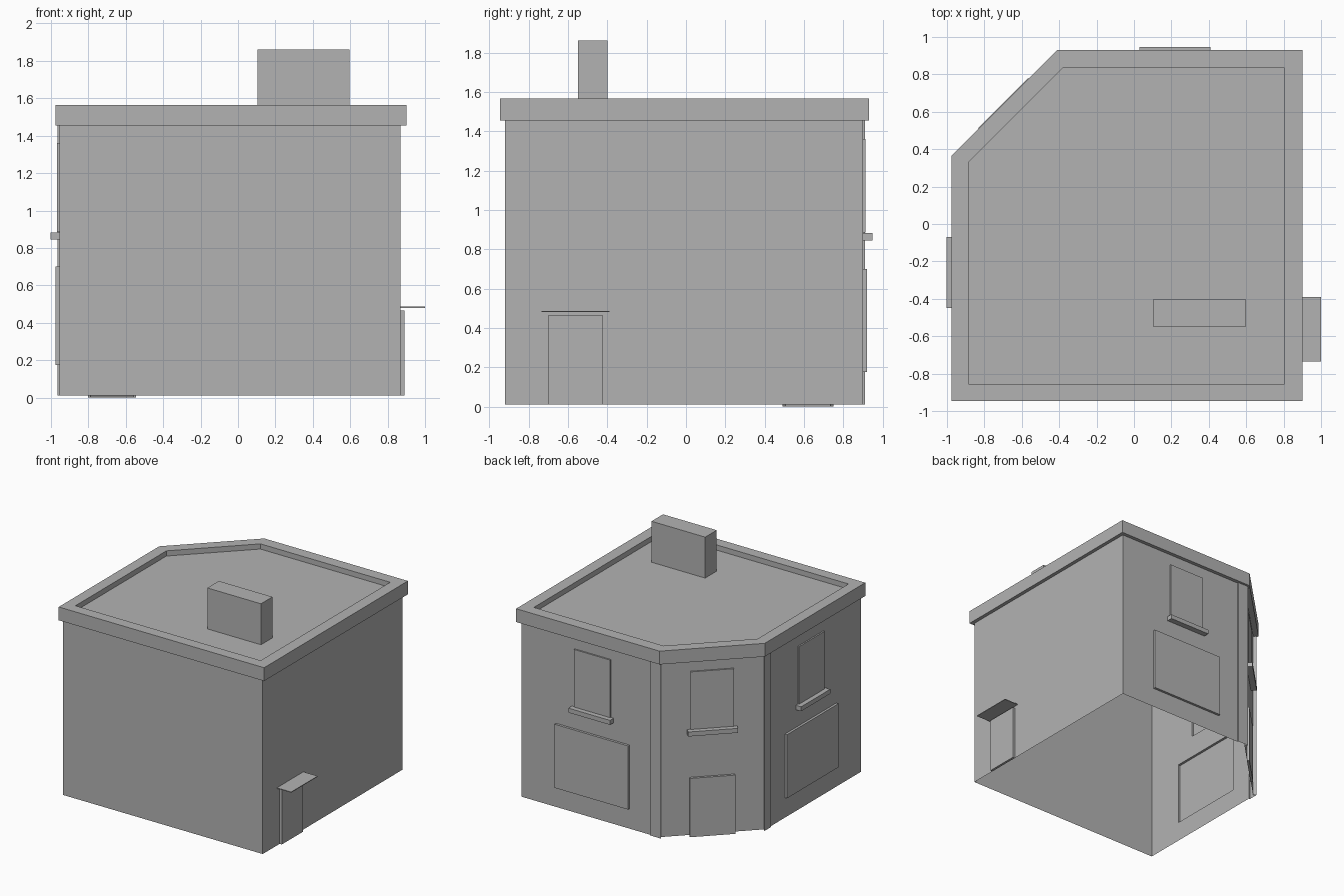
import bpy, bmesh
from mathutils import Vector

if "Cube" in bpy.data.objects:
    bpy.data.objects.remove(bpy.data.objects["Cube"], do_unlink=True)

# One plain grey for the whole building
grey = bpy.data.materials.new("plain grey")
grey.use_nodes = True
grey.diffuse_color = (0.45, 0.45, 0.45, 1)
grey.node_tree.nodes["Principled BSDF"].inputs["Base Color"].default_value = (0.45, 0.45, 0.45, 1)

BASE, EAVES, TOP, FLOOR = 0.01, 1.455, 1.565, 1.522


def finish(name, bm):
    bmesh.ops.remove_doubles(bm, verts=bm.verts, dist=0.0005)
    mesh = bpy.data.meshes.new(name)
    bm.to_mesh(mesh)
    bm.free()
    mesh.materials.append(grey)
    obj = bpy.data.objects.new(name, mesh)
    bpy.context.collection.objects.link(obj)
    return obj


def face(bm, points):
    return bm.faces.new([bm.verts.new(p) for p in points])


def wall_frame(a, b):
    """Return a function mapping (along, outward, z) to a point on the wall a-b."""
    a, b = Vector(a), Vector(b)
    d = (b - a).normalized()
    n = Vector((d.y, -d.x))

    def at(u, out, z):
        p = a + d * u + n * out
        return Vector((p.x, p.y, z))
    return at, (b - a).length


def add_wall(bm, a, b, panels=()):
    """Wall sheet whose panels (u0, u1, z0, z1, out) are pushed outward."""
    at, length = wall_frame(a, b)
    us = sorted({0, length} | {u for p in panels for u in p[:2]})
    zs = sorted({BASE, EAVES} | {max(z, BASE) for p in panels for z in p[2:4]})
    for u0, u1 in zip(us, us[1:]):
        for z0, z1 in zip(zs, zs[1:]):
            u, z = (u0 + u1) / 2, (z0 + z1) / 2
            if not any(p[0] < u < p[1] and p[2] < z < p[3] for p in panels):
                face(bm, [at(u0, 0, z0), at(u1, 0, z0), at(u1, 0, z1), at(u0, 0, z1)])
    for u0, u1, z0, z1, out in panels:
        rim = [(u0, z0), (u1, z0), (u1, z1), (u0, z1)]
        face(bm, [at(u, out, z) for u, z in rim])
        for (ua, za), (ub, zb) in zip(rim, rim[1:] + rim[:1]):
            face(bm, [at(ua, 0, za), at(ub, 0, zb), at(ub, out, zb), at(ua, out, za)])


def box(name, at, u0, u1, out0, out1, z0, z1):
    bm = bmesh.new()
    low = [at(u0, out0, z0), at(u1, out0, z0), at(u1, out1, z0), at(u0, out1, z0)]
    bottom = face(bm, low)
    top = bmesh.ops.extrude_face_region(bm, geom=[bottom])["geom"]
    bmesh.ops.translate(bm, vec=(0, 0, z1 - z0),
                        verts=[v for v in top if isinstance(v, bmesh.types.BMVert)])
    bmesh.ops.recalc_face_normals(bm, faces=bm.faces)
    return finish(name, bm)


def centred(mid, width, z0, z1, out):
    return (mid - width / 2, mid + width / 2, z0, z1, out)


# Wall outline, counter-clockwise, with corner pilasters beside the chamfer
outline = [(-0.955, -0.92), (0.87, -0.92), (0.87, 0.9), (-0.31, 0.9), (-0.31, 0.91),
           (-0.41, 0.91), (-0.39, 0.89), (-0.945, 0.335), (-0.965, 0.355),
           (-0.965, 0.27), (-0.955, 0.27)]
SIDE, BACK, CHAMFER, LEFT = 1, 2, 6, 10
walls = list(zip(outline, outline[1:] + outline[:1]))


def window(mid):
    return centred(mid, 0.33, 0.885, 1.36, 0.012)


def shopfront(mid):
    return centred(mid, 0.67, 0.175, 0.7, 0.02)


back_mid, left_mid, door_mid = 0.65, 0.53, 0.392
side_door = (0.22, 0.495, BASE, 0.465, 0.02)
panels = {
    SIDE: [side_door],
    BACK: [window(back_mid), shopfront(back_mid)],
    LEFT: [window(left_mid), shopfront(left_mid)],
    CHAMFER: [window(door_mid), centred(door_mid, 0.345, 0, 0.485, 0.02)],
}
bm = bmesh.new()
for i, (a, b) in enumerate(walls):
    add_wall(bm, a, b, panels.get(i, ()))
finish("walls", bm)

# Window sills
for name, index, mid in (("back_sill", BACK, back_mid), ("side_sill", LEFT, left_mid),
                         ("corner_sill", CHAMFER, door_mid)):
    at, _ = wall_frame(*walls[index])
    box(name, at, mid - 0.19, mid + 0.19, 0, 0.047, 0.845, 0.882)

# Thin canopy over the side door
at, _ = wall_frame(*walls[SIDE])
box("door_canopy", at, 0.185, 0.53, 0, 0.13, 0.48, 0.486)

# Flat roof with parapet and sunken deck
outer = [(-0.975, -0.945), (0.9, -0.945), (0.9, 0.93), (-0.41, 0.93), (-0.975, 0.365)]
inner = [(-0.885, -0.855), (0.805, -0.855), (0.805, 0.835), (-0.38, 0.835), (-0.885, 0.33)]
rings = [(outer, EAVES), (outer, TOP), (inner, TOP), (inner, FLOOR)]
bm = bmesh.new()
loops = [[bm.verts.new((x, y, z)) for x, y in ring] for ring, z in rings]
for lo, hi in zip(loops, loops[1:]):
    for i in range(len(lo)):
        j = (i + 1) % len(lo)
        bm.faces.new([lo[i], lo[j], hi[j], hi[i]])
bm.faces.new(loops[-1])
bm.faces.new(loops[0][::-1])
finish("roof", bm)

# Chimney stack
at, _ = wall_frame((0.105, -0.55), (0.595, -0.55))
box("chimney", at, 0, 0.49, -0.15, 0, FLOOR, 1.86)
